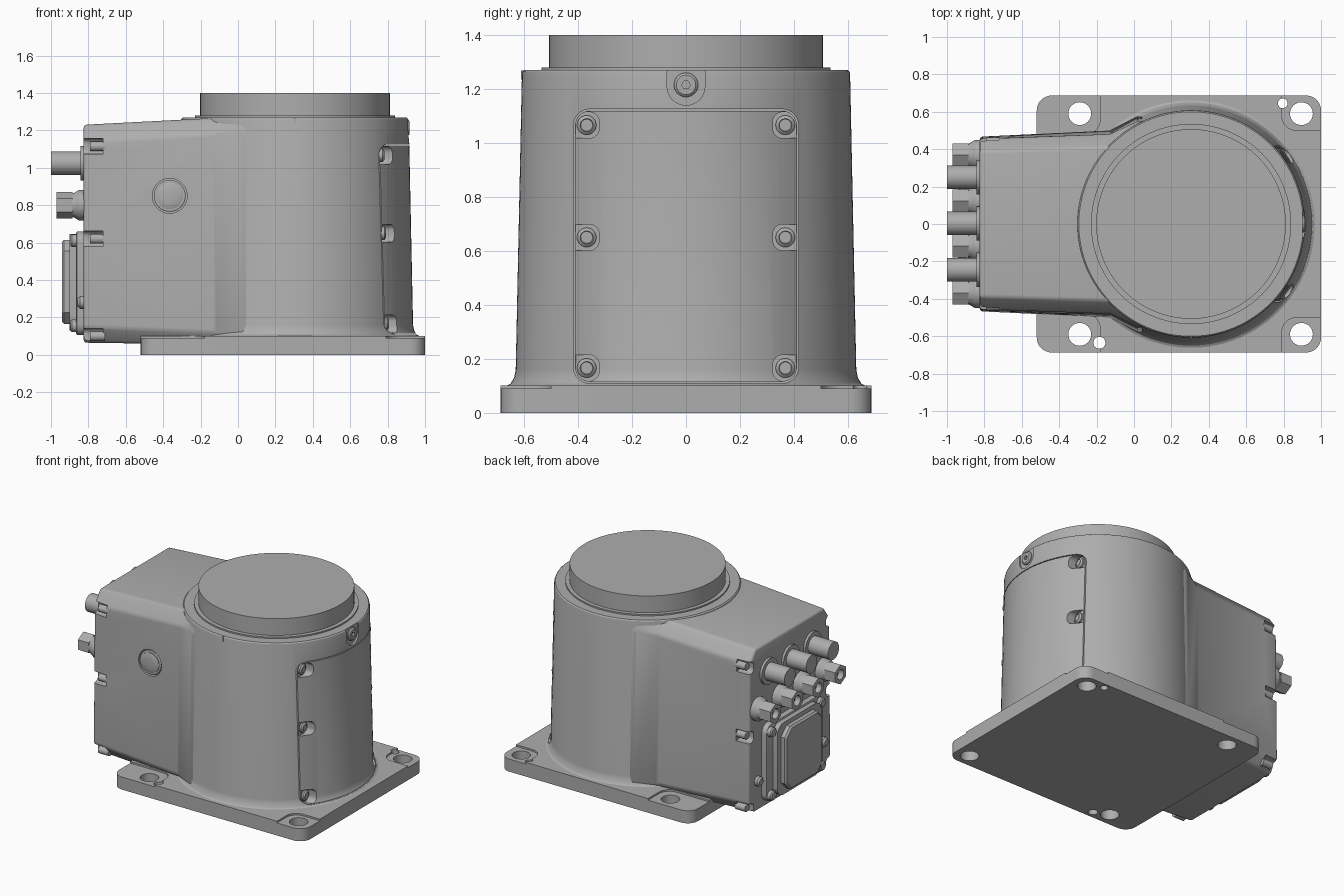
import bpy
import math

cube = bpy.data.objects.get("Cube")
if cube:
    bpy.data.objects.remove(cube, do_unlink=True)

grey = bpy.data.materials.new("cast_grey")
grey.use_nodes = True
COLOUR = (0.42, 0.42, 0.42, 1)
grey.diffuse_color = COLOUR
grey.node_tree.nodes["Principled BSDF"].inputs["Base Color"].default_value = COLOUR

parts = []
CX = 0.305          # drum axis


# ---------- helpers ----------
def loft(name, rings):
    """Skin a list of equal rings of points and cap both ends."""
    import bmesh
    bm = bmesh.new()
    rows = [[bm.verts.new(p) for p in ring] for ring in rings]
    n = len(rows[0])
    for a, b in zip(rows, rows[1:]):
        for i in range(n):
            j = (i + 1) % n
            bm.faces.new((a[i], a[j], b[j], b[i]))
    bm.faces.new(rows[0])
    bm.faces.new(rows[-1])
    bmesh.ops.recalc_face_normals(bm, faces=bm.faces)
    mesh = bpy.data.meshes.new(name)
    bm.to_mesh(mesh)
    bm.free()
    mesh.materials.append(grey)
    ob = bpy.data.objects.new(name, mesh)
    bpy.context.collection.objects.link(ob)
    parts.append(ob)
    return ob


def place(axis, u, v, w):
    return {"x": (w, u, v), "y": (u, w, v), "z": (u, v, w)}[axis]


def prism(name, axis, outline, lo, hi):
    return loft(name, [[place(axis, u, v, w) for u, v in outline] for w in (lo, hi)])


def circle(u, v, r, n=40, start=0.0):
    return [(u + r * math.cos(start + math.tau * i / n),
             v + r * math.sin(start + math.tau * i / n)) for i in range(n)]


def rounded(u0, u1, v0, v1, r, n=8):
    """Rounded rectangle; n = 1 gives plain chamfers."""
    pts = []
    corners = ((u1 - r, v1 - r), (u0 + r, v1 - r), (u0 + r, v0 + r), (u1 - r, v0 + r))
    for k, (u, v) in enumerate(corners):
        for i in range(n + 1):
            a = math.pi / 2 * (k + i / n)
            pts.append((u + r * math.cos(a), v + r * math.sin(a)))
    return pts


def lathe(name, axis, u, v, profile, n=128):
    return loft(name, [[place(axis, p, q, w) for p, q in circle(u, v, r, n)]
                       for r, w in profile])


def apply(ob, mod):
    bpy.context.view_layer.objects.active = ob
    bpy.ops.object.modifier_apply(modifier=mod.name)


def boolean(ob, cutter, operation="DIFFERENCE"):
    mod = ob.modifiers.new("cut", "BOOLEAN")
    mod.operation = operation
    mod.solver = "EXACT"
    mod.object = cutter
    apply(ob, mod)
    parts.remove(cutter)
    bpy.data.objects.remove(cutter, do_unlink=True)


def bevel(ob, width, segments=3, angle=30):
    mod = ob.modifiers.new("bevel", "BEVEL")
    mod.width = width
    mod.segments = segments
    mod.limit_method = "ANGLE"
    mod.angle_limit = math.radians(angle)
    apply(ob, mod)


# ---------- base plate with raised centre and bolt holes ----------
outline = rounded(-0.52, 1.0, -0.687, 0.687, 0.08)
base = prism("base_plate", "z", outline, 0, 0.09)
raised = prism("base_raised_face", "z", outline, 0.08, 0.102)
for s in (-1, 1):
    for u0, u1, v in ((-0.8, -0.18, 0.48), (0.79, 1.3, 0.5)):
        a, b = sorted((s * v, s * 1.0))
        boolean(raised, prism("c", "z", rounded(u0, u1, a, b, 0.08), 0.05, 0.2))
    for x in (-0.29, 0.895):
        boolean(base, prism("c", "z", circle(x, s * 0.59, 0.061), -0.1, 0.2))
for x, y, r in ((0.795, 0.645, 0.026), (-0.185, -0.635, 0.032)):
    for ob in (base, raised):
        boolean(ob, prism("c", "z", circle(x, y, r, 24), -0.1, 0.2))

# ---------- drum ----------
drum_profile = [(0.675, 0.095), (0.65, 0.108), (0.637, 0.13), (0.631, 0.16),
                (0.608, 1.255), (0.606, 1.264), (0.6, 1.27)]
drum = lathe("drum_body", "z", CX, 0, drum_profile)
boolean(drum, prism("c", "x", rounded(-0.417, 0.417, 0.109, 1.125, 0.06), 0.6, 1.2))
boolean(drum, prism("c", "x", rounded(-0.07, 0.07, 1.14, 1.4, 0.069), 0.9, 1.2))
lathe("seal_ring", "z", CX, 0, [(0.535, 1.26), (0.535, 1.28)])
lathe("output_flange", "z", CX, 0, [(0.507, 1.26), (0.507, 1.4)])
prism("index_mark", "y", rounded(CX - 0.005, CX + 0.005, 1.235, 1.268, 0.002), -0.611, -0.59)

# ---------- curved access cover with screw pockets ----------
cover = lathe("access_cover", "z", CX, 0, drum_profile)
boolean(cover, prism("c", "x", rounded(-0.411, 0.411, 0.115, 1.119, 0.055), 0.6, 1.2),
        "INTERSECT")
for s in (-1, 1):
    for z, floor in ((1.066, 0.76), (0.65, 0.77), (0.166, 0.785)):
        a, b = sorted((s * 0.322, s * 0.5))
        boolean(cover, prism("c", "x", rounded(a, b, z - 0.048, z + 0.048, 0.035),
                             floor, 1.2))
        lathe("cover_screw", "x", s * 0.368, z,
              [(0.036, floor - 0.02), (0.036, floor + 0.012), (0.024, floor + 0.022),
               (0.022, floor + 0.017)], 24)

# ---------- vent plug above the cover ----------
plug = lathe("vent_plug", "x", 0, 1.215, [(0.045, 0.88), (0.045, 0.908), (0.036, 0.916)], 40)
boolean(plug, prism("c", "x", circle(0, 1.215, 0.016, 6), 0.9, 1.0))

# ---------- rear housing, flaring into the drum ----------
sections = [
    (-0.825, (0.39, 1.23), (0.455, 1.14), (0.467, 0.15), (0.40, 0.065)),
    (-0.13, (0.41, 1.266), (0.48, 1.18), (0.50, 0.12), (0.45, 0.055)),
    (0.02, (0.525, 1.267), (0.55, 1.2), (0.575, 0.12), (0.55, 0.055)),
    (0.15, (0.525, 1.267), (0.55, 1.2), (0.575, 0.12), (0.55, 0.055)),
]
housing = loft("rear_housing", [[(x, y, z) for y, z in half] +
                                [(x, -y, z) for y, z in reversed(half)]
                                for x, *half in sections])
bevel(housing, 0.016)
for s in (-1, 1):
    for z in (1.115, 0.62, 0.10):
        a, b = sorted((s * 0.41, s * 0.6))
        boolean(housing, prism("c", "x", rounded(a, b, z - 0.042, z + 0.042, 0.03),
                               -0.9, -0.722))
        prism("housing_screw", "x", circle(s * 0.436, z, 0.026, 24), -0.79, -0.71)

# ---------- round button on the front of the housing ----------
bx, bz = -0.365, 0.85
boolean(housing, prism("c", "y", circle(bx, bz, 0.093, 48), -0.6, -0.445))
lathe("button_ring", "y", bx, bz, [(0.085, -0.44), (0.085, -0.47), (0.08, -0.473)], 48)
lathe("button_cap", "y", bx, bz,
      [(0.071, -0.44), (0.071, -0.477), (0.06, -0.481), (0.03, -0.484)], 48)

# ---------- cylindrical connectors ----------
for y in (-0.245, 0.003, 0.25):
    lathe("large_connector_collar", "x", y, 1.025, [(0.092, -0.8), (0.092, -0.842)], 40)
    lathe("large_connector", "x", y, 1.025, [(0.063, -0.8), (0.063, -1.0)], 40)

# ---------- hexagonal connectors ----------
for y in (-0.368, -0.118, 0.122, 0.368):
    lathe("hex_connector_collar", "x", y, 0.8,
          [(0.082, -0.8), (0.082, -0.85), (0.066, -0.875), (0.06, -0.895)], 32)
    nut = prism("hex_connector", "x", circle(y, 0.8, 0.071, 6, math.pi / 2), -0.885, -0.97)
    boolean(nut, prism("c", "x", circle(y, 0.8, 0.036, 24), -0.93, -1.1))

# ---------- rectangular connector on its mounting plate ----------
plate = prism("connector_plate", "x", rounded(-0.32, 0.32, 0.105, 0.66, 0.06), -0.8, -0.865)
bevel(plate, 0.01, 2)
prism("connector_frame", "x", rounded(-0.25, 0.25, 0.13, 0.645, 0.07), -0.86, -0.9)
body = prism("connector_body", "x", rounded(-0.21, 0.21, 0.165, 0.615, 0.06, 1), -0.89, -0.942)
bevel(body, 0.012, 1, 60)
for s in (-1, 1):
    for z in (0.155, 0.61):
        lathe("plate_screw", "x", s * 0.28, z,
              [(0.034, -0.85), (0.034, -0.888), (0.026, -0.896)], 24)
    lathe("ground_screw", "x", s * 0.37, 0.28,
          [(0.034, -0.8), (0.034, -0.845), (0.022, -0.858)], 24)

# ---------- shading ----------
bpy.ops.object.select_all(action="DESELECT")
for ob in parts:
    ob.select_set(True)
bpy.context.view_layer.objects.active = drum
bpy.ops.object.shade_smooth_by_angle(angle=math.radians(30))
